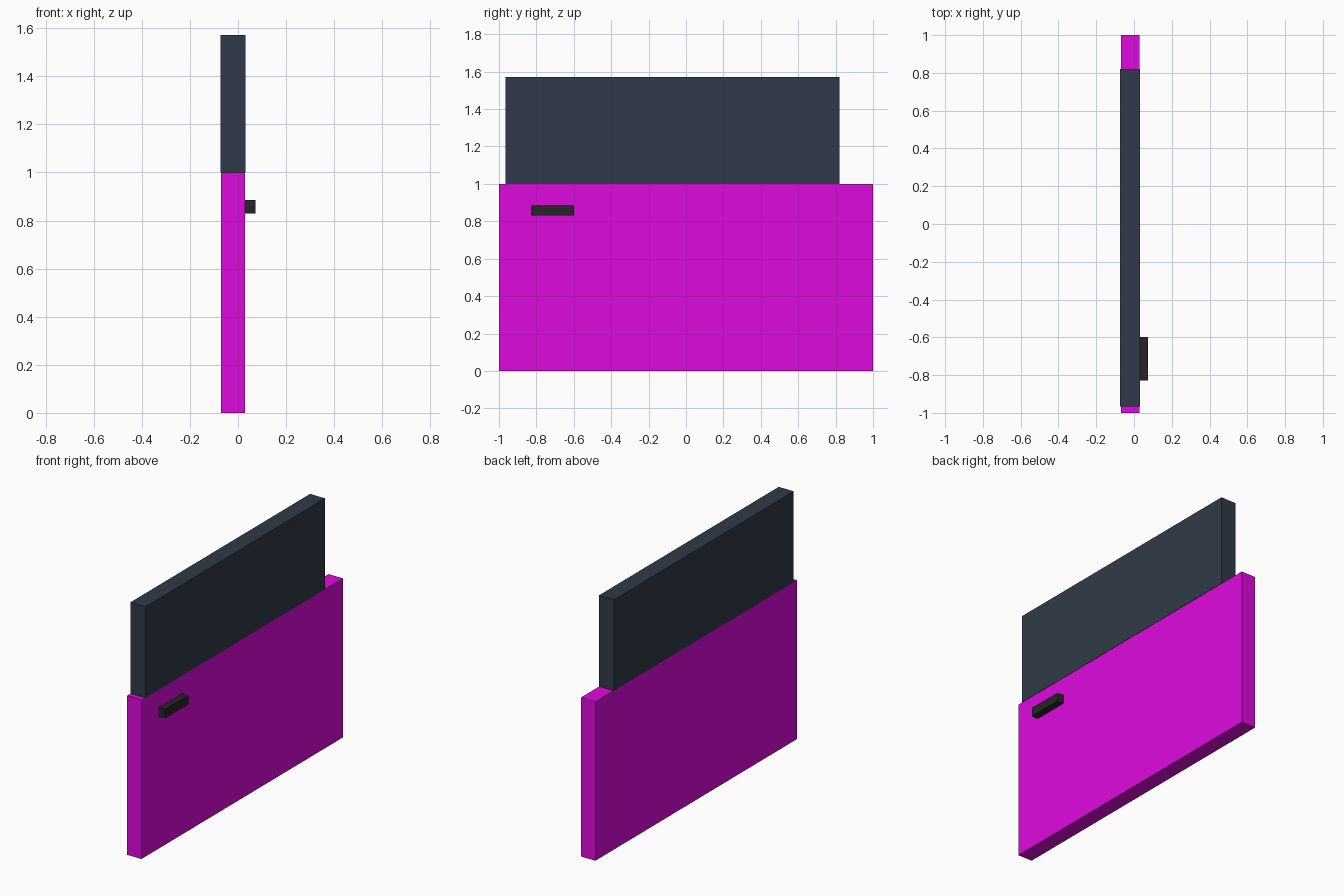
import bpy
from mathutils import Vector

if "Cube" in bpy.data.objects:
    bpy.data.objects.remove(bpy.data.objects["Cube"])


def material(name, color):
    mat = bpy.data.materials.new(name)
    mat.diffuse_color = (*color, 1.0)
    mat.use_nodes = True
    mat.node_tree.nodes["Principled BSDF"].inputs["Base Color"].default_value = mat.diffuse_color
    return mat


def box(name, low, high, mat):
    """Axis-aligned box between two opposite corners."""
    low, high = Vector(low), Vector(high)
    bpy.ops.mesh.primitive_cube_add(size=1, location=(low + high) / 2)
    obj = bpy.context.object
    obj.name = name
    obj.scale = high - low
    bpy.ops.object.transform_apply(location=False, rotation=False, scale=True)
    obj.data.materials.append(mat)
    return obj


paint = material("paint", (0.73, 0.003, 0.73))
glass = material("dark_glass", (0.028, 0.042, 0.065))
plastic = material("black_plastic", (0.018, 0.018, 0.02))

# Lower door panel
box("door_panel", (-0.07, -1.0, 0.0), (0.029, 1.0, 1.0), paint)

# Window, slightly thicker than the panel and set toward the front
box("door_window", (-0.073, -0.965, 1.0), (0.031, 0.82, 1.572), glass)

# Outside handle
box("door_handle", (0.029, -0.828, 0.83), (0.073, -0.598, 0.886), plastic)
